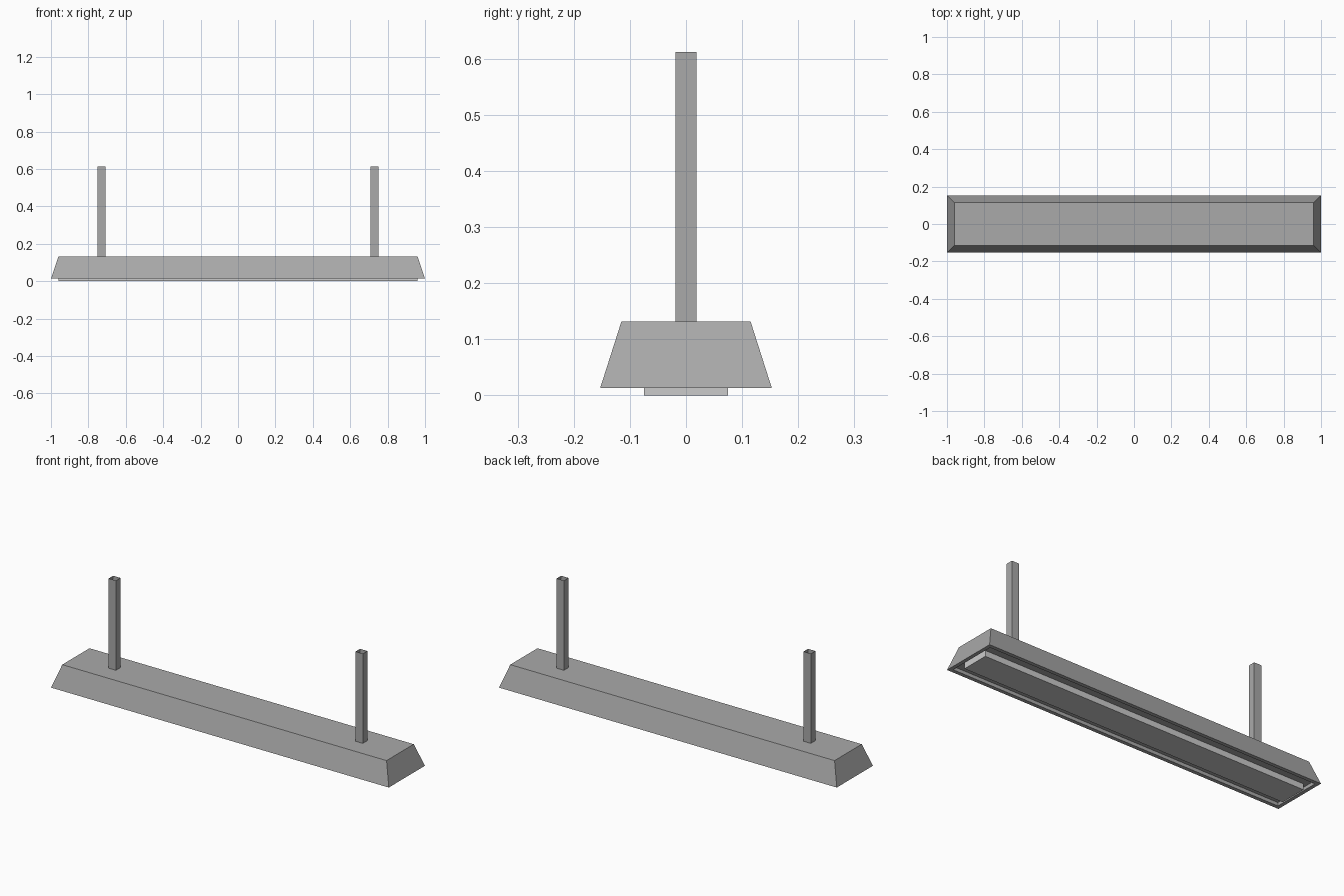
import bpy, bmesh

if "Cube" in bpy.data.objects:
    bpy.data.objects.remove(bpy.data.objects["Cube"])


def material(name, value):
    m = bpy.data.materials.new(name)
    m.diffuse_color = (value, value, value, 1)
    m.use_nodes = True
    m.node_tree.nodes["Principled BSDF"].inputs["Base Color"].default_value = m.diffuse_color
    return m


def loft(name, rings, mat, x=0, cap_start=True, cap_end=True):
    """Skin a stack of rectangles given as (half_x, half_y, z)."""
    bm = bmesh.new()
    loops = [[bm.verts.new((sx * hx, sy * hy, z))
              for sx, sy in ((-1, -1), (1, -1), (1, 1), (-1, 1))]
             for hx, hy, z in rings]
    for a, b in zip(loops, loops[1:]):
        for i in range(4):
            j = (i + 1) % 4
            bm.faces.new((a[i], a[j], b[j], b[i]))
    if cap_start:
        bm.faces.new(loops[0][::-1])
    if cap_end:
        bm.faces.new(loops[-1])
    me = bpy.data.meshes.new(name)
    bm.to_mesh(me)
    bm.free()
    me.materials.append(mat)
    ob = bpy.data.objects.new(name, me)
    ob.location.x = x
    bpy.context.collection.objects.link(ob)
    return ob


metal = material("grey_metal", 0.4)
diffuser = material("light_diffuser", 0.8)

# Tapered housing: recessed underside, flat rim, sloped sides, flat top
loft("lamp_housing", [
    (0.98, 0.133, 0.031),
    (0.98, 0.133, 0.013),
    (1.00, 0.153, 0.013),
    (0.96, 0.115, 0.132),
], metal)

# Light panel hanging just below the rim
loft("light_panel", [(0.96, 0.075, 0.0), (0.96, 0.075, 0.031)], diffuser, cap_end=False)

# Open square hanger tubes
for side, x in (("left", -0.731), ("right", 0.731)):
    loft(side + "_hanger", [(0.0215, 0.019, 0.132), (0.0215, 0.019, 0.612)],
         metal, x, cap_start=False, cap_end=False)
